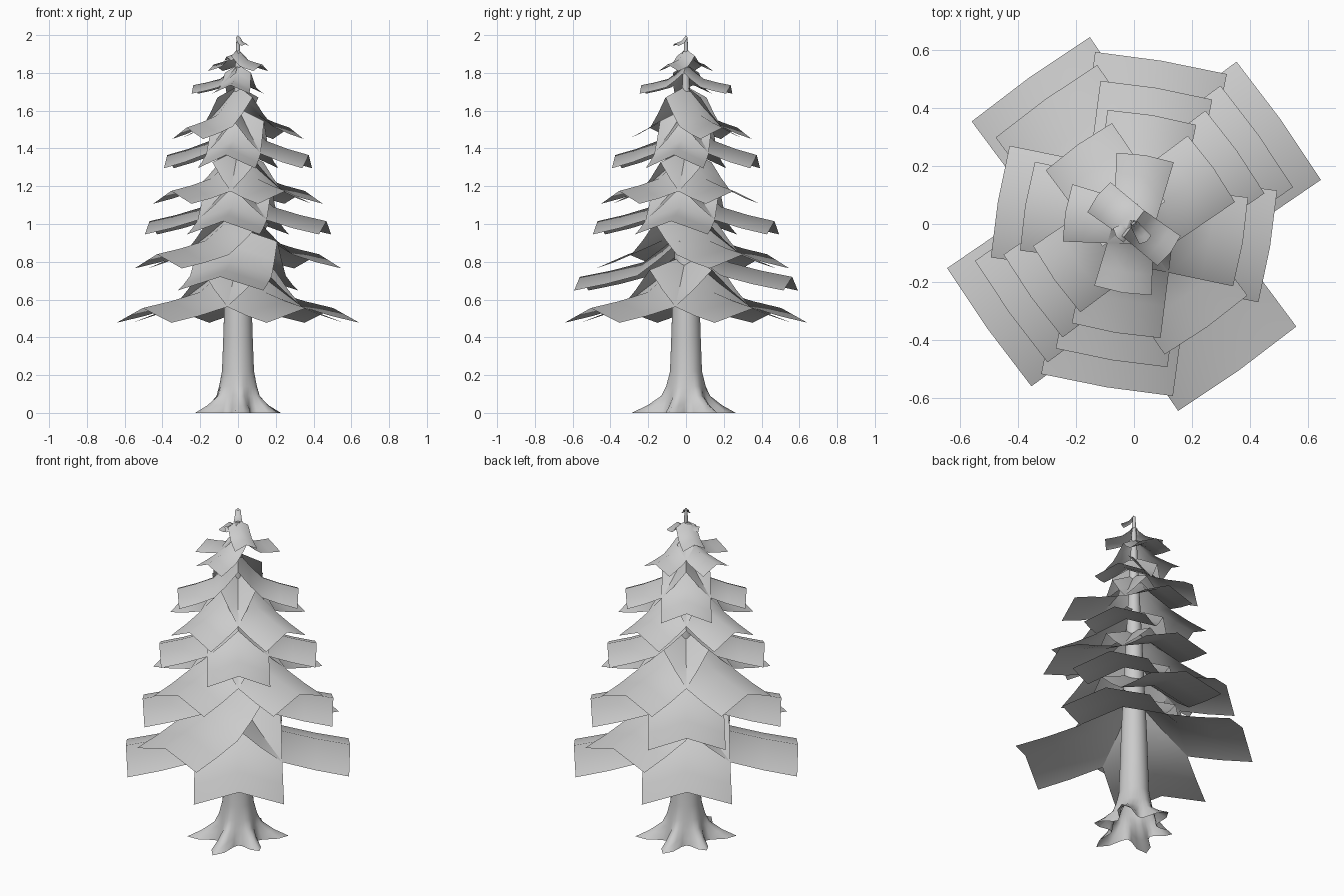
import bpy
import bmesh
from math import radians, sin, cos, tau

cube = bpy.data.objects.get("Cube")
if cube:
    bpy.data.objects.remove(cube)

grey = bpy.data.materials.new("plain_grey")
grey.use_nodes = True
grey.diffuse_color = (0.6, 0.6, 0.6, 1)
grey.node_tree.nodes["Principled BSDF"].inputs["Base Color"].default_value = (0.6, 0.6, 0.6, 1)


def finish(name, bm, angle):
    mesh = bpy.data.meshes.new(name)
    bm.to_mesh(mesh)
    bm.free()
    mesh.materials.append(grey)
    obj = bpy.data.objects.new(name, mesh)
    bpy.context.collection.objects.link(obj)
    bpy.ops.object.select_all(action="DESELECT")
    obj.select_set(True)
    bpy.context.view_layer.objects.active = obj
    bpy.ops.object.shade_smooth_by_angle(angle=radians(angle))


def bridge(bm, rows, closed=False):
    """Join neighbouring rows of vertices with quads."""
    for a, b in zip(rows, rows[1:]):
        n = len(a)
        for i in range(n if closed else n - 1):
            j = (i + 1) % n
            bm.faces.new((a[i], a[j], b[j], b[i]))


# Trunk: tapering tube, pulled out into six roots at the ground
SIDES = 36
ROOTS = (0.28, 0.265, 0.22, 0.28, 0.29, 0.23)
# height, radius, share of the root reach
RINGS = ((0, 0.125, 1), (0.04, 0.12, 0.5), (0.09, 0.108, 0.13), (0.14, 0.1, 0.03),
         (0.22, 0.085, 0), (0.4, 0.078, 0), (0.6, 0.072, 0), (1.2, 0.045, 0), (1.99, 0.008, 0))
bm = bmesh.new()
rows = []
for z, radius, reach in RINGS:
    row = []
    for i in range(SIDES):
        a = tau * i / SIDES
        root = ROOTS[round(i * 6 / SIDES) % 6]
        peak = (0.5 + 0.5 * cos(6 * a)) ** 1.5
        r = radius + reach * (root - radius) * peak
        a += radians(36)
        row.append(bm.verts.new((r * cos(a), r * sin(a), z)))
    rows.append(row)
bridge(bm, rows, closed=True)
bm.faces.new(rows[-1])
finish("trunk", bm, 80)

# Share of length, share of rise along the ridge of a branch
RIDGE = ((0, 1), (0.2, 0.62), (0.4, 0.3), (0.7, 0.13), (1, 0))


def branch(bm, angle, length, width, tip, rise, drop, neck):
    """A folded sheet that leaves the trunk steeply and flattens outwards."""
    c, s = cos(radians(angle)), sin(radians(angle))
    rows = []
    for t, lift in RIDGE:
        row = []
        for side in (-1, 0, 1):
            r = length * t - 0.008 * abs(side) * t
            y = side * width / 2 * (neck + (1 - neck) * t)
            z = tip + rise * lift - drop * abs(side)
            row.append(bm.verts.new((r * c - y * s, r * s + y * c, z)))
        rows.append(row)
    bridge(bm, rows)


# Tiers: start angle, quarter turns used, length, width, tip height, rise, fold, neck
TIERS = (
    (35.5, (0, 1, 2, 3), 0.62, 0.50, 0.555, 0.28, 0.078, 0.95),
    (80.5, (0, 2), 0.57, 0.46, 0.72, 0.26, 0.072, 0.92),
    (35.5, (0, 1, 2), 0.527, 0.43, 0.84, 0.24, 0.075, 0.95),
    (80.5, (0, 1, 2, 3), 0.475, 0.39, 1.015, 0.25, 0.07, 0.92),
    (35.5, (0, 2, 3), 0.435, 0.35, 1.175, 0.22, 0.068, 0.95),
    (80.5, (0, 1, 2, 3), 0.38, 0.31, 1.365, 0.25, 0.07, 0.9),
    (35.5, (0, 1, 2), 0.335, 0.28, 1.51, 0.22, 0.06, 0.95),
    (80.5, (0, 1, 2), 0.24, 0.2, 1.735, 0.11, 0.045, 0.7),
    (52.5, (1, 3), 0.16, 0.13, 1.845, 0.08, 0.035, 0.9),
    (35.5, (2,), 0.075, 0.06, 1.885, 0.05, 0.02, 0.6),
    (35.5, (3,), 0.075, 0.05, 1.955, 0.045, 0.012, 0.6),
)
for number, (start, turns, *shape) in enumerate(TIERS, 1):
    bm = bmesh.new()
    for turn in turns:
        branch(bm, start + 90 * turn, *shape)
    finish(f"branch_tier_{number}", bm, 80)
